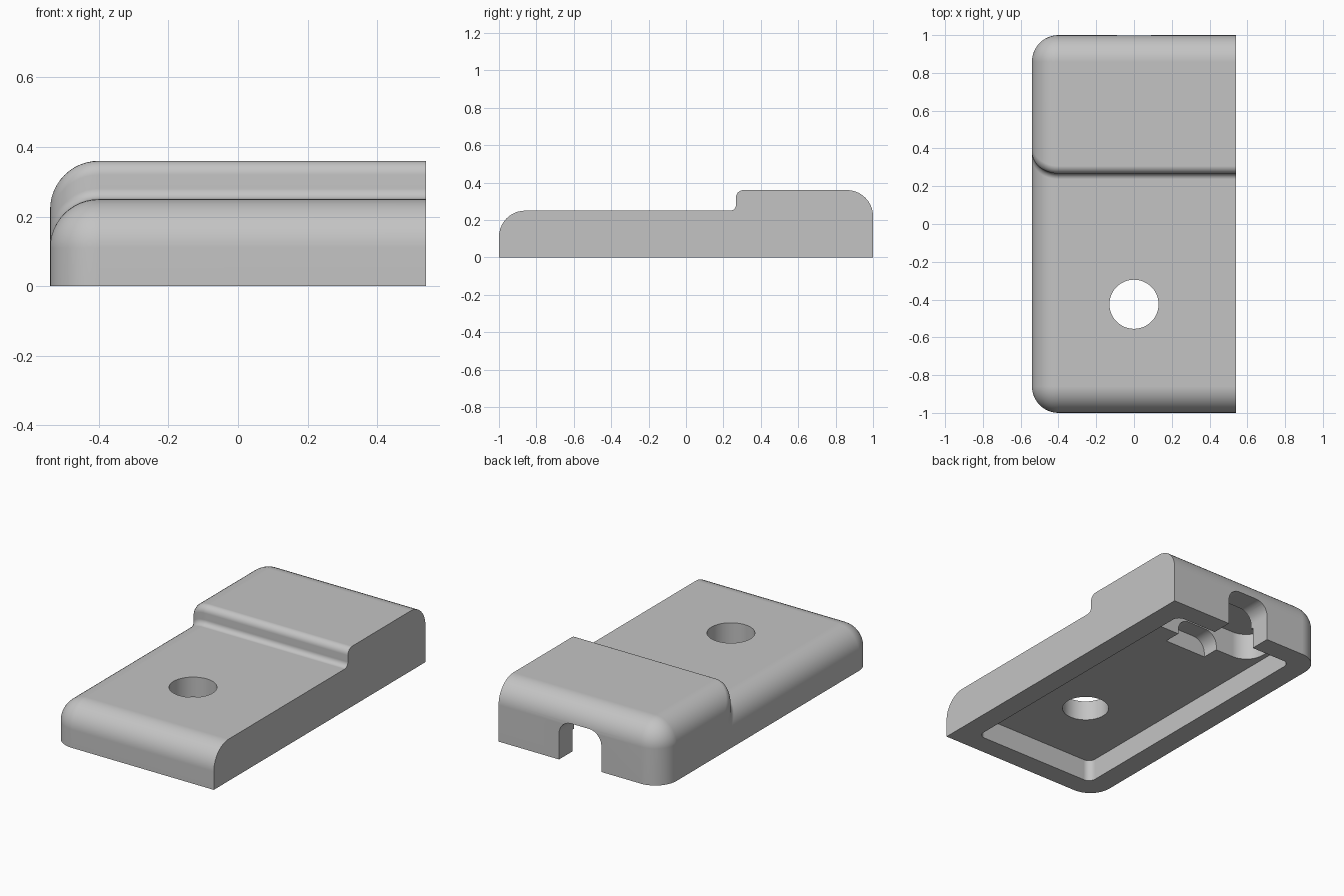
import bpy, bmesh
from math import sin, cos, pi, radians
from mathutils import Vector

if "Cube" in bpy.data.objects:
    bpy.data.objects.remove(bpy.data.objects["Cube"], do_unlink=True)

HALF_X, R = 0.54, 0.14          # half width, outer rounding
LOW, HIGH = 0.25, 0.36          # heights of the two decks
STEP_Y = 0.267                  # where the deck steps up

grey = bpy.data.materials.new("plain grey")
grey.use_nodes = True
grey.diffuse_color = (0.55, 0.55, 0.55, 1)
grey.node_tree.nodes["Principled BSDF"].inputs["Base Color"].default_value = grey.diffuse_color


def arc(cx, cy, r, a0, a1, n=10):
    """Points on an arc, angles in degrees."""
    angles = [radians(a0 + (a1 - a0) * i / n) for i in range(n + 1)]
    return [(cx + r * cos(a), cy + r * sin(a)) for a in angles]


def rounded_rect(u0, u1, v0, v1, r):
    return (arc(u1 - r, v1 - r, r, 0, 90) + arc(u0 + r, v1 - r, r, 90, 180)
            + arc(u0 + r, v0 + r, r, 180, 270) + arc(u1 - r, v0 + r, r, 270, 360))


def loft(name, rings):
    """Skin matching closed rings of points and cap both ends."""
    bm = bmesh.new()
    loops = [[bm.verts.new(p) for p in ring] for ring in rings]
    n = len(loops[0])
    for a, b in zip(loops, loops[1:]):
        for i in range(n):
            j = (i + 1) % n
            bm.faces.new((a[i], a[j], b[j], b[i]))
    bm.faces.new(loops[0])
    bm.faces.new(loops[-1])
    bmesh.ops.remove_doubles(bm, verts=bm.verts, dist=1e-5)
    bmesh.ops.recalc_face_normals(bm, faces=bm.faces)
    mesh = bpy.data.meshes.new(name)
    bm.to_mesh(mesh)
    bm.free()
    mesh.materials.append(grey)
    obj = bpy.data.objects.new(name, mesh)
    bpy.context.collection.objects.link(obj)
    return obj


def prism(name, outline, w0, w1, along_y=False):
    """Extrude an outline along z, or along y when it lies in xz."""
    place = (lambda u, v, w: (u, w, v)) if along_y else (lambda u, v, w: (u, v, w))
    return loft(name, [[place(u, v, w) for u, v in outline] for w in (w0, w1)])


def side_profile(r):
    """Lengthwise section whose end roundings have radius r."""
    step = STEP_Y + 0.8 * (R - r)
    end = 1 - R
    return ([(-end - r, 0)]
            + arc(-end, LOW - R, r, 180, 90)
            + arc(step - 0.03, LOW - R + r + 0.03, 0.03, -90, 0, 6)
            + arc(step + 0.04, HIGH - R + r - 0.04, 0.04, 180, 90, 6)
            + arc(end, HIGH - R, r, 90, 0)
            + [(end + r, 0)])


# Cover shell: sections swept across, rounding off towards the right side
rings = []
for i in range(13):
    a = pi / 2 * i / 12
    x = -HALF_X + R * (1 - cos(a))
    rings.append([(x, y, z) for y, z in side_profile(R * sin(a))])
rings.append([(HALF_X, y, z) for y, z in side_profile(R)])
cover = loft("cover", rings)

# Underside pocket, deeper rear recess, cable channel and screw hole
cutters = [
    prism("pocket_cutter", rounded_rect(-0.41, 0.41, -0.875, 0.875, 0.045), -0.1, 0.13),
    prism("recess_cutter", rounded_rect(-0.38, 0.38, 0.555, 0.86, 0.12), -0.12, 0.29),
    prism("channel_cutter", rounded_rect(-0.14, 0.14, -0.3, 0.235, 0.08), 0.45, 1.2, True),
    prism("hole_cutter", arc(0, -0.425, 0.13, 0, 352.5, 47), -0.2, 0.6),
]
for cutter in cutters:
    cutter.hide_render = True
    cut = cover.modifiers.new(cutter.name, 'BOOLEAN')
    cut.operation = 'DIFFERENCE'
    cut.solver = 'EXACT'
    cut.object = cutter

# Bake the cuts and discard the cutters
bpy.context.view_layer.update()
result = bpy.data.meshes.new_from_object(
    cover.evaluated_get(bpy.context.evaluated_depsgraph_get()))
cover.modifiers.clear()
cover.data = result
for cutter in cutters:
    bpy.data.objects.remove(cutter, do_unlink=True)

# Smooth roundings, crisp edges
for obj in bpy.context.selected_objects:
    obj.select_set(False)
cover.select_set(True)
bpy.context.view_layer.objects.active = cover
bpy.ops.object.shade_smooth_by_angle(angle=radians(30))
weighted = cover.modifiers.new("even_shading", 'WEIGHTED_NORMAL')
weighted.keep_sharp = True
